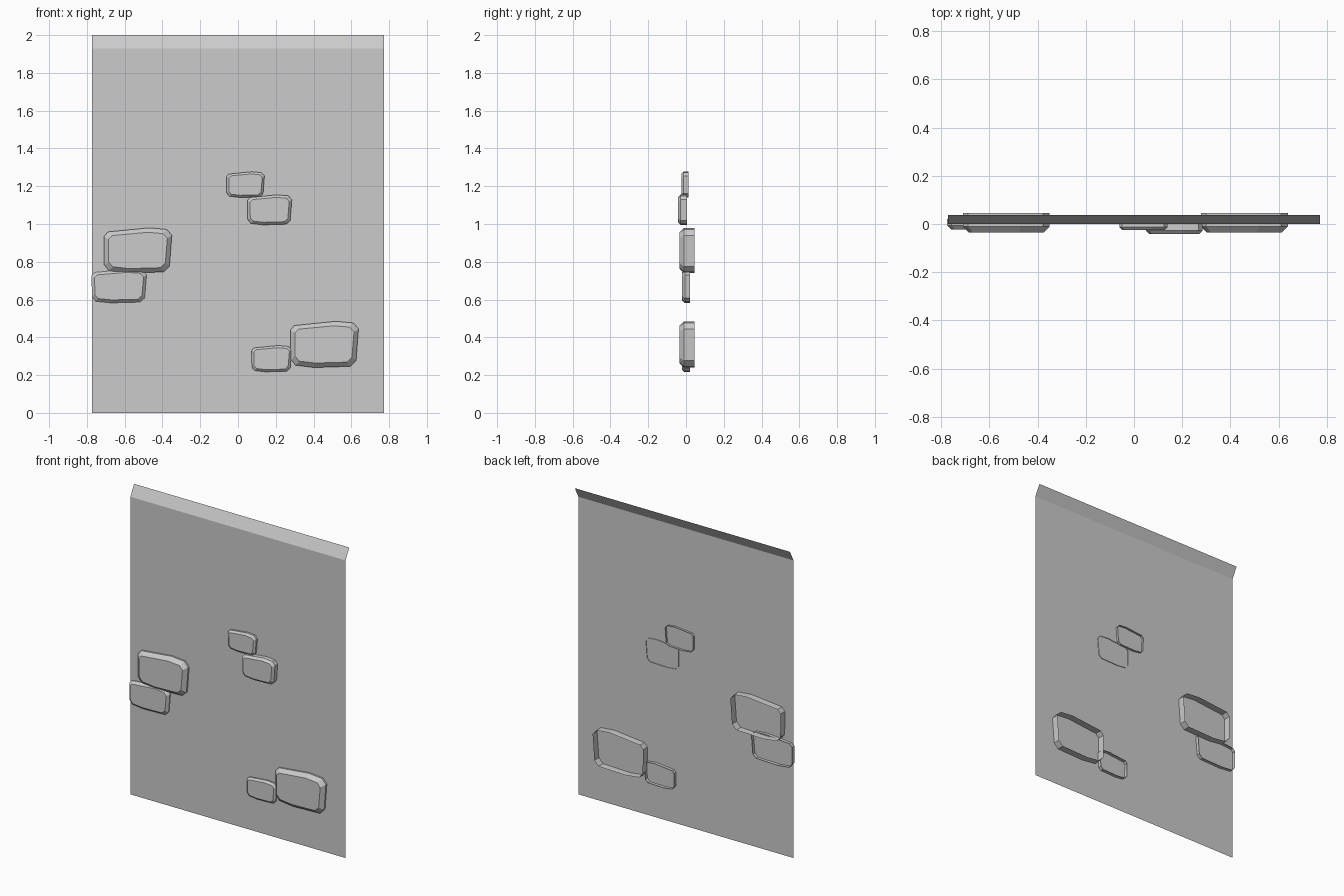
import bpy

if "Cube" in bpy.data.objects:
    bpy.data.objects.remove(bpy.data.objects["Cube"])

# Irregular stone outline, normalised to a -1..1 box (x, z)
OUTLINE = [(-1, .62), (-.88, .82), (.33, 1), (.85, .93), (1, .67),
           (.93, -.7), (.76, -.95), (-.3, -1), (-.85, -.9), (-.99, -.64)]


def make_object(name, verts, faces):
    mesh = bpy.data.meshes.new(name)
    mesh.from_pydata(verts, [], faces)
    mesh.update()
    obj = bpy.data.objects.new(name, mesh)
    bpy.context.collection.objects.link(obj)
    return obj


def stone(name, x0, x1, z0, z1, front, back, bevel):
    """Open-backed stone: side walls, chamfer and flat front face."""
    cx, cz, hx, hz = (x0 + x1) / 2, (z0 + z1) / 2, (x1 - x0) / 2, (z1 - z0) / 2
    n = len(OUTLINE)
    verts = []
    for y, inset in ((back, 0), (front + bevel, 0), (front, bevel)):
        verts += [(cx + u * (hx - inset), y, cz + v * (hz - inset)) for u, v in OUTLINE]
    faces = [tuple(range(3 * n - 1, 2 * n - 1, -1))]
    for r in (0, n):
        for i in range(n):
            j = (i + 1) % n
            faces.append((r + i, r + j, r + n + j, r + n + i))
    # outline runs clockwise seen from the front, so turn the front face outward
    obj = make_object(name, verts, faces)
    import bmesh
    bm = bmesh.new()
    bm.from_mesh(obj.data)
    bmesh.ops.recalc_face_normals(bm, faces=bm.faces)
    bm.faces.ensure_lookup_table()
    if bm.faces[0].normal.y > 0:
        bmesh.ops.reverse_faces(bm, faces=bm.faces)
    bm.to_mesh(obj.data)
    bm.free()


# Wall sheet with its top edge leaning back
W = 0.772
profile = [(0, 0), (0, 1.93), (0.037, 2.0)]
wall_verts = [(x, y, z) for y, z in profile for x in (-W, W)]
make_object("wall_panel", wall_verts, [(0, 1, 3, 2), (2, 3, 5, 4)])

# Stones: x range, z range, front y, back y, chamfer
stone("large_stone_left", -.71, -.35, .74, .98, -.035, .046, .024)
stone("medium_stone_left", -.775, -.484, .582, .76, -.022, .021, .016)
stone("large_stone_right", .277, .638, .24, .485, -.035, .046, .024)
stone("small_stone_right", .072, .284, .217, .357, -.022, .021, .012)
stone("small_stone_upper", -.061, .14, 1.14, 1.277, -.025, .014, .012)
stone("medium_stone_upper", .05, .285, .995, 1.155, -.042, .004, .014)
